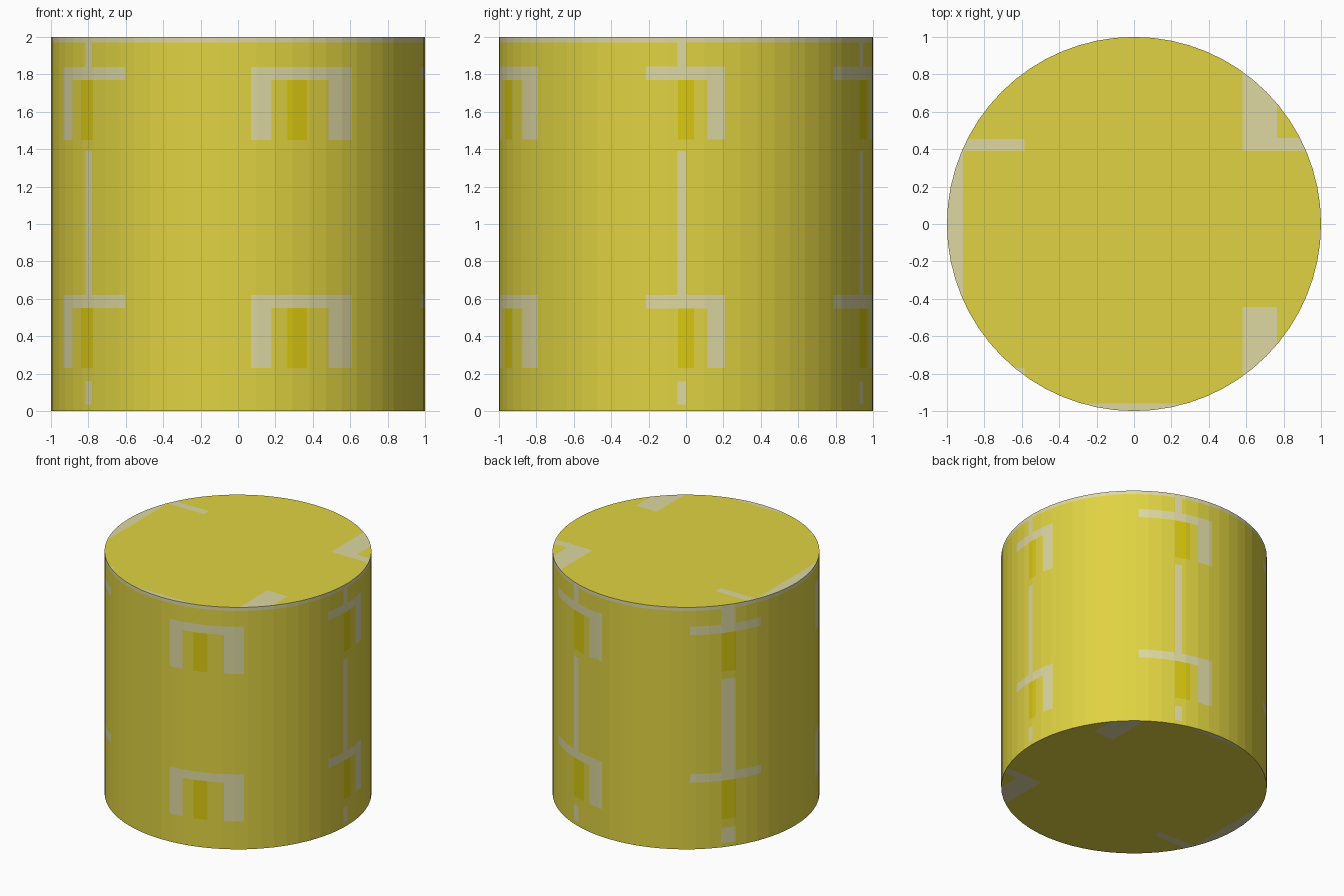
import bpy, bmesh
from math import sin, cos, radians, pi

if "Cube" in bpy.data.objects:
    bpy.data.objects.remove(bpy.data.objects["Cube"])

SIDES = 64
STEP = 360 / SIDES


def material(name, rgb):
    m = bpy.data.materials.new(name)
    m.diffuse_color = (*rgb, 1)
    m.use_nodes = True
    m.node_tree.nodes["Principled BSDF"].inputs["Base Color"].default_value = m.diffuse_color
    return m


MATS = [material("mustard_yellow", (0.74, 0.65, 0.054)),
        material("pale_grey_yellow", (0.73, 0.69, 0.36)),
        material("bright_yellow", (0.70, 0.585, 0.005))]


def finish(bm, name):
    me = bpy.data.meshes.new(name)
    bm.to_mesh(me)
    bm.free()
    for m in MATS:
        me.materials.append(m)
    ob = bpy.data.objects.new(name, me)
    bpy.context.collection.objects.link(ob)


def rim(a):
    """Point on the faceted outline; angle runs from the front (-y) to the right (+x)."""
    i = int(a // STEP)
    t = a / STEP - i
    p, q = radians(i * STEP), radians((i + 1) * STEP)
    return (sin(p) * (1 - t) + sin(q) * t, -(cos(p) * (1 - t) + cos(q) * t))


# Painted motifs: bar span, bright panel span, stem span, leg spans (degrees)
MOTIFS = [((4, 37.6), (15.4, 21.7), None, [(4, 10.4), (29, 37.6)]),
          ((77.6, 102.1), (87.5, 92.4), (87.4, 90), [(96.6, 102.1)]),
          ((142, 176), (158, 165), (158, 161.2), [(168.8, 176)]),
          ((216.7, 249.3), (230.5, 237), (230.5, 237), []),
          ((290.8, 322.8), (303, 309.2), (305.4, 308.7), [(290.8, 297.8)])]

# Rectangles on the wall: start angle, end angle, low z, high z, material
rects = [(0, 360, 1.97, 2.0, 1)]
for bar, panel, stem, legs in MOTIFS:
    for z in (0.0, 1.22):
        rects.append((*bar, z + 0.55, z + 0.62, 1))
        rects.append((*panel, z + 0.23, z + 0.55, 2))
        for leg in legs:
            rects.append((*leg, z + 0.23, z + 0.62, 1))
    if stem:
        for z0, z1 in ((0.035, 0.16), (0.62, 1.39), (1.84, 1.97)):
            rects.append((*stem, z0, z1, 1))

# Wall: a grid cut along every facet edge and every motif edge
angles = sorted({round(i * STEP, 4) for i in range(SIDES)} |
                {round(a, 4) for r in rects for a in r[:2] if a < 360})
levels = sorted({0.0, 2.0} | {round(z, 4) for r in rects for z in r[2:4]})
bm = bmesh.new()
grid = [[bm.verts.new((*rim(a), z)) for a in angles] for z in levels]
n = len(angles)
for j in range(len(levels) - 1):
    zc = (levels[j] + levels[j + 1]) / 2
    for i in range(n):
        k = (i + 1) % n
        ac = (angles[i] + (angles[k] if k else 360)) / 2
        f = bm.faces.new((grid[j][i], grid[j][k], grid[j + 1][k], grid[j + 1][i]))
        for a0, a1, z0, z1, m in rects:
            if a0 < ac < a1 and z0 < zc < z1:
                f.material_index = m
finish(bm, "wall")

# Pale patches on the end discs: x0, x1, y0, y1 (the underside is mirrored in y)
PATCHES = [(-2, -0.915, -0.41, 0.41), (-0.915, -0.585, 0.39, 0.455),
           (0.58, 0.765, 0.39, 2), (0.765, 2, 0.39, 0.46),
           (0.58, 0.765, -2, -0.445), (-2, 2, -2, -0.96),
           (-0.64, -0.585, -2, -0.77)]


def disc(name, z, s):
    bm = bmesh.new()
    ring = [bm.verts.new((*rim(i * STEP), z)) for i in range(SIDES)]
    bm.faces.new(ring if s > 0 else ring[::-1])
    for axis in (0, 1):
        cuts = {p[axis * 2 + e] * (s if axis else 1) for p in PATCHES for e in (0, 1)}
        for c in sorted(c for c in cuts if abs(c) < 1):
            co, no = [0, 0, z], [0, 0, 0]
            co[axis], no[axis] = c, 1
            bmesh.ops.bisect_plane(bm, geom=bm.verts[:] + bm.edges[:] + bm.faces[:],
                                   dist=1e-5, plane_co=co, plane_no=no)
    for f in bm.faces:
        c = f.calc_center_median()
        if any(x0 < c.x < x1 and y0 < c.y * s < y1 for x0, x1, y0, y1 in PATCHES):
            f.material_index = 1
    finish(bm, name)


disc("top_disc", 2.0, 1)
disc("bottom_disc", 0.0, -1)
